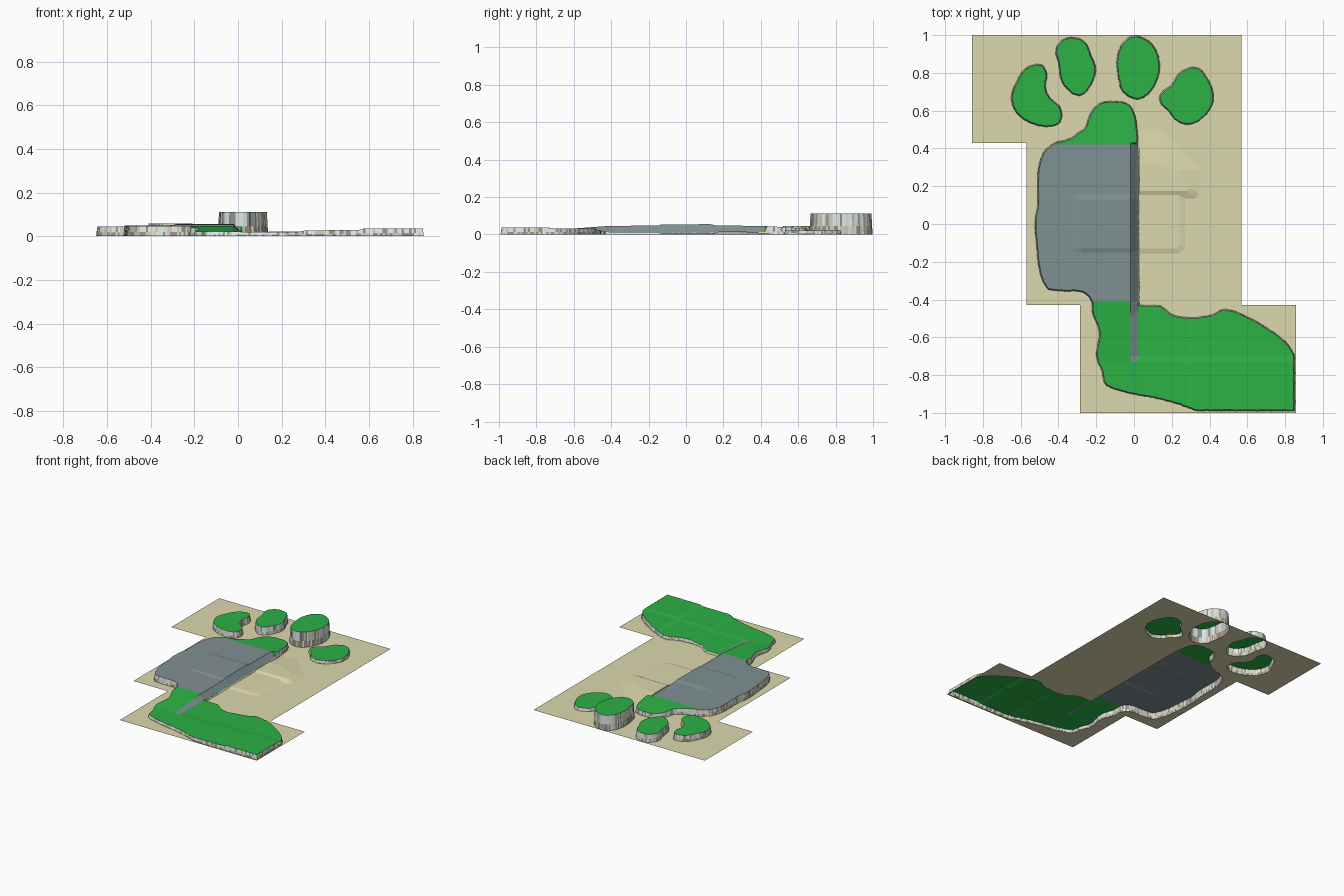
import bpy, bmesh, random
from mathutils import Vector
from mathutils.geometry import delaunay_2d_cdt

if "Cube" in bpy.data.objects:
    bpy.data.objects.remove(bpy.data.objects["Cube"])

random.seed(4)


def material(name, rgb):
    m = bpy.data.materials.new(name)
    m.diffuse_color = (*rgb, 1)
    m.use_nodes = True
    m.node_tree.nodes["Principled BSDF"].inputs["Base Color"].default_value = m.diffuse_color
    return m


GREEN, SLATE, TAN, PALE, GREY, BEIGE, BROWN = range(7)
MATS = [material("green", (0.025, 0.445, 0.062)), material("slate", (0.215, 0.28, 0.29)),
        material("tan", (0.72, 0.69, 0.42)), material("pale_stone", (0.72, 0.79, 0.75)),
        material("stone_grey", (0.28, 0.30, 0.28)), material("beige_stone", (0.62, 0.58, 0.45)),
        material("brown_earth", (0.34, 0.26, 0.17))]


def finish(bm, name):
    me = bpy.data.meshes.new(name)
    bm.to_mesh(me)
    bm.free()
    for m in MATS:
        me.materials.append(m)
    ob = bpy.data.objects.new(name, me)
    bpy.context.collection.objects.link(ob)
    return ob


def smooth_outline(pts, step=0.011):
    """Closed curve through the points; a doubled point makes a corner."""
    p = [Vector(q) for q in pts]
    out = []
    for i in range(len(p)):
        a, b, c, d = (p[(i + k) % len(p)] for k in (-1, 0, 1, 2))
        size = (c - b).length
        if size < 1e-5:
            continue
        m0, m1 = (c - a).normalized() * size, (d - b).normalized() * size
        n = max(2, round(size / step))
        for j in range(n):
            t = j / n
            q = (b * (2 * t ** 3 - 3 * t * t + 1) + m0 * (t ** 3 - 2 * t * t + t)
                 + c * (3 * t * t - 2 * t ** 3) + m1 * (t ** 3 - t * t))
            wob = 0.0016
            out.append(q + Vector((random.uniform(-wob, wob), random.uniform(-wob, wob))))
    return out


def lerp_table(table, v):
    """Piecewise linear lookup."""
    if v <= table[0][0]:
        return table[0][1]
    for (a, ha), (b, hb) in zip(table, table[1:]):
        if v <= b:
            return ha + (hb - ha) * (v - a) / (b - a)
    return table[-1][1]


def raised_pad(name, outline, height, top_mat, wall_mat, cuts=()):
    """Open-bottomed plateau: rough wall and a top cut along the given lines."""
    bm = bmesh.new()
    n = len(outline)
    inner = []
    for i, q in enumerate(outline):
        t = (outline[(i + 3) % n] - outline[i - 3]).normalized()
        inner.append(q + Vector((-t.y, t.x)) * 0.006)
    # top
    vs, _, faces, *_ = delaunay_2d_cdt(inner, [], [list(range(n))], 1, 1e-5)
    verts = [bm.verts.new((v.x, v.y, 0)) for v in vs]
    for f in faces:
        bm.faces.new([verts[k] for k in f])
    for axis, v in cuts:
        no = (1, 0, 0) if axis == "x" else (0, 1, 0)
        geom = bm.verts[:] + bm.edges[:] + bm.faces[:]
        bmesh.ops.bisect_plane(bm, geom=geom, dist=1e-5, plane_co=[c * v for c in no], plane_no=no)
    for f in bm.faces:
        if f.normal.z < 0:
            f.normal_flip()
        c = f.calc_center_median()
        f.material_index = top_mat(c.x, c.y)
    for v in bm.verts:
        v.co.z = height(v.co.x, v.co.y)
    # wall in two bands
    rings = []
    for k in (0, 0.4, 1):
        rings.append([bm.verts.new((*q.lerp(r, k), k * height(r.x, r.y))) for q, r in zip(outline, inner)])
    for k in range(2):
        for i in range(n):
            j = (i + 1) % n
            f = bm.faces.new((rings[k][i], rings[k][j], rings[k + 1][j], rings[k + 1][i]))
            f.material_index = wall_mat(*outline[i], k)
    return finish(bm, name)


def rough_wall(x, y, band):
    if band == 0:
        return random.choice((BEIGE, BEIGE, PALE, BROWN, GREY))
    return random.choice((PALE, PALE, BEIGE, GREY))


# Four separate round plateaus
toes = [
    (0.045, [(-.53, .845), (-.58, .82), (-.62, .76), (-.65, .68), (-.63, .60), (-.57, .545), (-.48, .515),
             (-.40, .53), (-.38, .575), (-.395, .625), (-.44, .665), (-.468, .72), (-.46, .79), (-.485, .84)]),
    (0.058, [(-.33, .99), (-.38, .975), (-.415, .92), (-.40, .85), (-.385, .76), (-.34, .70), (-.28, .68),
             (-.225, .74), (-.202, .82), (-.225, .89), (-.26, .965)]),
    (0.112, [(0, .997), (-.06, .96), (-.09, .88), (-.085, .78), (-.06, .70), (.01, .66), (.08, .69),
             (.13, .78), (.135, .87), (.10, .95), (.05, .985)]),
    (0.022, [(.30, .83), (.24, .80), (.20, .74), (.14, .69), (.14, .64), (.18, .60), (.215, .555),
             (.28, .525), (.35, .55), (.41, .62), (.42, .70), (.39, .77), (.35, .82)]),
]
holes = []
for k, (h, pts) in enumerate(toes):
    ring = smooth_outline(pts)
    holes.append(ring)
    raised_pad("toe_plateau_%d" % (k + 1), ring, lambda x, y, h=h: h, lambda x, y: GREEN, rough_wall)

# Main plateau: slate centre, green ends, steep slate bank along x = 0
body = [(-.11, .65), (-.18, .64), (-.23, .59), (-.26, .51), (-.30, .48), (-.35, .45), (-.42, .43), (-.48, .38),
        (-.51, .27), (-.51, .12), (-.525, 0), (-.515, -.13), (-.50, -.25), (-.46, -.34), (-.40, -.355),
        (-.28, -.36), (-.23, -.40), (-.22, -.47), (-.185, -.57), (-.20, -.70), (-.17, -.78), (-.15, -.85),
        (-.05, -.89), (.10, -.92), (.22, -.95), (.33, -.99), (.33, -.99), (.85, -.99), (.85, -.99),
        (.85, -.69), (.85, -.69), (.81, -.63), (.72, -.56), (.60, -.49), (.48, -.45), (.41, -.48), (.30, -.495),
        (.21, -.48), (.14, -.43), (.14, -.43), (.028, -.43), (.028, -.43), (.022, .4), (.01, .56), (-.03, .635)]
LEFT = [(-.73, .022), (-.41, .046), (.13, .049), (.42, .045), (.65, .032)]
BUMP = [(-.15, 0), (-.13, .006), (.13, .006), (.16, 0)]
RIGHT = [(.28, .020), (.31, .027), (.55, .028), (.58, .036)]


def body_height(x, y):
    left = lerp_table(LEFT, y) + lerp_table(BUMP, y) * lerp_table([(-.32, 0), (-.28, 1)], x)
    if y > 0.425:
        return left
    right = lerp_table(RIGHT, x) - lerp_table([(-.73, 0), (-.70, .004)], y)
    if x < .03 and y > -.41:
        right = 0.008
    return lerp_table([(-.018, left), (.02, right)], x)


def body_top(x, y):
    bank = -.018 < x < .02 and -.73 < y < .42
    return SLATE if bank or (x < 0 and -.41 < y < .42) else GREEN


def body_wall(x, y, band):
    return TAN if 0 < x < .13 and -.44 < y < .43 else rough_wall(x, y, band)


cuts = [("x", v) for v in (-.32, -.28, -.018, .02, .28, .31, .55, .58)]
cuts += [("y", v) for v in (-.73, -.70, -.41, -.15, -.13, .13, .16, .42, .43)]
ring = smooth_outline(body)
holes.append(ring)
raised_pad("main_plateau", ring, body_height, body_top, body_wall, cuts)

# Flat stepped base sheet with openings under the plateaus
base = [(-.857, 1), (-.857, .43), (-.57, .43), (-.57, -.43), (-.285, -.43), (-.285, -1),
        (.857, -1), (.857, -.43), (.57, -.43), (.57, 1)]
bm = bmesh.new()
for loop in [base] + holes:
    vs = [bm.verts.new((q[0], q[1], 0)) for q in loop]
    for a, b in zip(vs, vs[1:] + vs[:1]):
        bm.edges.new((a, b))
bmesh.ops.triangle_fill(bm, use_beauty=True, use_dissolve=False, edges=bm.edges[:], normal=(0, 0, 1))
for f in bm.faces:
    f.material_index = TAN
    if f.normal.z < 0:
        f.normal_flip()
finish(bm, "base_sheet")


# Low tan terraces beside the bank
def terrace(name, foot, crest, z):
    bm = bmesh.new()
    a = [bm.verts.new((x, y, 0.0005)) for x, y in foot]
    b = [bm.verts.new((x, y, z)) for x, y in crest]
    bm.faces.new(b)
    for i in range(len(a)):
        j = (i + 1) % len(a)
        bm.faces.new((a[i], a[j], b[j], b[i]))
    for f in bm.faces:
        f.material_index = TAN
    finish(bm, name)


terrace("lower_terrace", [(.03, -.155), (.24, -.155), (.27, -.13), (.27, .16), (.03, .16)],
        [(.03, -.13), (.22, -.13), (.24, -.11), (.24, .16), (.03, .16)], 0.007)
terrace("upper_terrace", [(.03, .135), (.33, .135), (.345, .16), (.345, .29), (.15, .49), (.03, .49)],
        [(.03, .175), (.28, .175), (.30, .19), (.23, .28), (.13, .32), (.03, .32)], 0.015)
